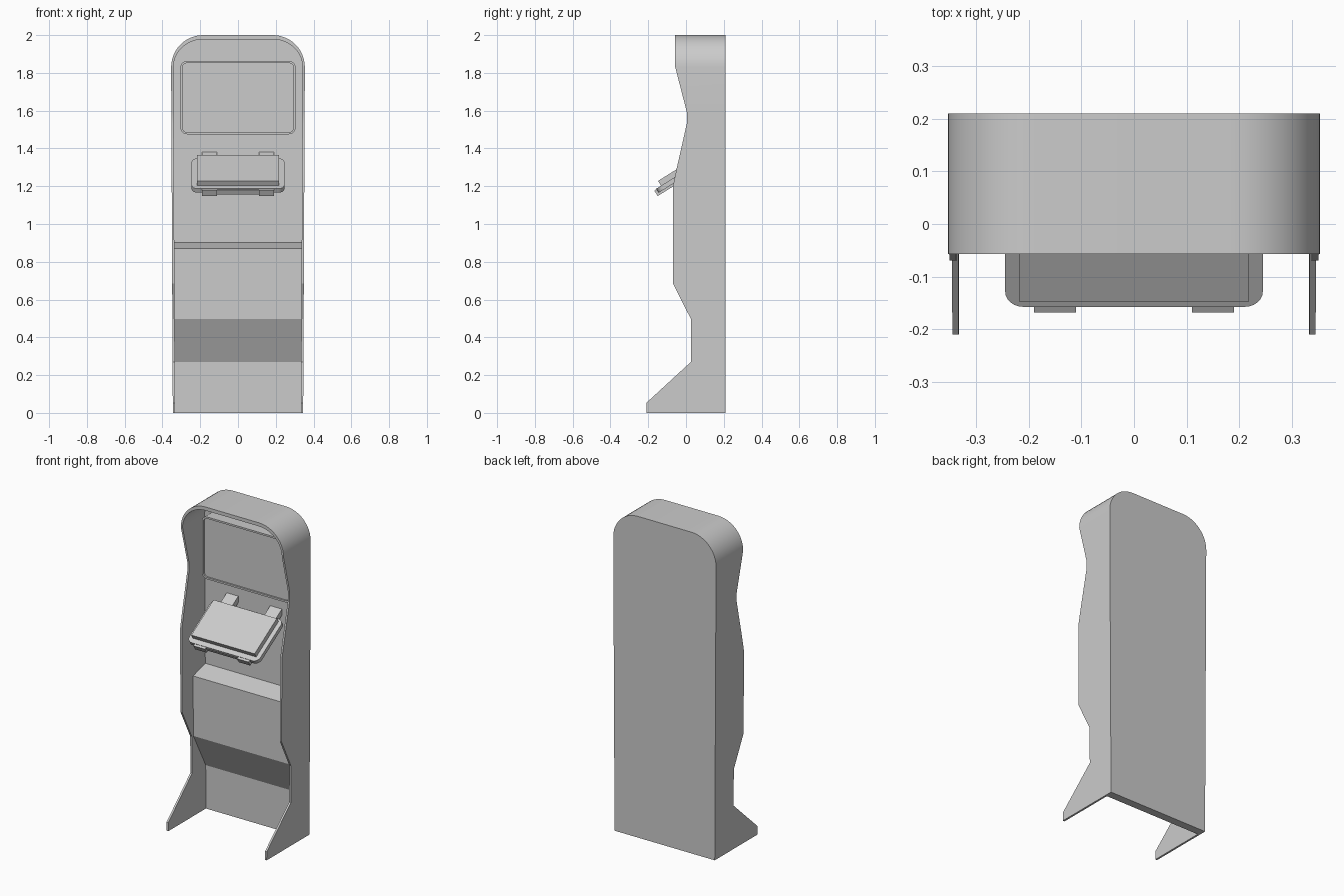
import bpy, bmesh, math
from mathutils import Matrix, Vector

if "Cube" in bpy.data.objects:
    bpy.data.objects.remove(bpy.data.objects["Cube"])

BACK, PANEL = 0.21, 0.16


def finish(name, bm, smooth=True):
    bmesh.ops.recalc_face_normals(bm, faces=bm.faces[:])
    me = bpy.data.meshes.new(name)
    bm.to_mesh(me)
    bm.free()
    ob = bpy.data.objects.new(name, me)
    bpy.context.collection.objects.link(ob)
    if smooth:
        bpy.ops.object.select_all(action='DESELECT')
        ob.select_set(True)
        bpy.context.view_layer.objects.active = ob
        bpy.ops.object.shade_smooth_by_angle(angle=math.radians(25))
    return ob


def plate(name, x0, x1, b0, b1, c0, c1, frame, radius=0, recess=None):
    """Rounded rectangle in the frame's first two axes, extruded c0 to c1."""
    if radius:
        pts = []
        for i, (sx, sy) in enumerate([(x1, b1), (x0, b1), (x0, b0), (x1, b0)]):
            cx = sx - radius if sx == x1 else sx + radius
            cy = sy - radius if sy == b1 else sy + radius
            for k in range(7):
                a = math.radians(90 * i + 15 * k)
                pts.append((cx + radius * math.cos(a), cy + radius * math.sin(a)))
    else:
        pts = [(x0, b0), (x1, b0), (x1, b1), (x0, b1)]
    bm = bmesh.new()
    lo = [bm.verts.new(frame @ Vector((x, y, c0))) for x, y in pts]
    hi = [bm.verts.new(frame @ Vector((x, y, c1))) for x, y in pts]
    bm.faces.new(lo)
    top = bm.faces.new(hi)
    for i in range(len(pts)):
        j = (i + 1) % len(pts)
        bm.faces.new((lo[i], lo[j], hi[j], hi[i]))
    bmesh.ops.recalc_face_normals(bm, faces=bm.faces[:])
    if recess:
        width, depth = recess
        bmesh.ops.inset_region(bm, faces=[top], thickness=width)
        ext = bmesh.ops.extrude_face_region(bm, geom=[top])
        step = frame.to_3x3() @ Vector((0, 0, -depth))
        bmesh.ops.translate(bm, vec=step,
                            verts=[v for v in ext['geom'] if isinstance(v, bmesh.types.BMVert)])
        if top.is_valid:
            bm.faces.remove(top)
    return finish(name, bm)


# Cabinet shell: arched outline with a wavy front edge, (front y, z)
edge = [(-0.21, 0), (-0.21, 0.053), (0.026, 0.27), (0.026, 0.497), (-0.069, 0.685),
        (-0.069, 1.2), (-0.048, 1.30), (0.005, 1.535), (0.005, 1.59), (-0.057, 1.83)]


def half_width(z):
    return 0.345 + 0.009 * z / 1.83


# stations: outer x, outer z, inner x, inner z, front y
right = [(half_width(z), z, half_width(z) - 0.012, z, y) for y, z in edge]
R = 0.17
for k in range(1, 13):
    a = math.radians(90 * k / 12)
    c, s = math.cos(a), math.sin(a)
    right.append((0.184 + R * c, 1.83 + R * s, 0.184 + (R - 0.012) * c,
                  1.83 + (R - 0.022) * s, -0.057))
path = right + [(-a, b, -c, d, y) for a, b, c, d, y in reversed(right)]

bm = bmesh.new()
rings = []
for ox, oz, ix, iz, y in path:
    rings.append([bm.verts.new(p) for p in
                  ((ox, BACK, oz), (ox, y, oz), (ix, y, iz), (ix, PANEL, iz))])
for p, q in zip(rings, rings[1:]):
    for i in range(3):
        bm.faces.new((p[i], p[i + 1], q[i + 1], q[i]))
bm.faces.new([r[0] for r in rings])
bm.faces.new([r[3] for r in rings])
bm.faces.new(rings[0] + rings[-1][::-1])
finish("cabinet_shell", bm)

# Lower compartment: extruded side profile between the walls
profile = [(PANEL + 0.01, 0.27), (PANEL, 0.27), (0.04, 0.497), (0.04, 0.87),
           (PANEL, 0.903), (PANEL + 0.01, 0.903)]
bm = bmesh.new()
ends = [[bm.verts.new((x, y, z)) for y, z in profile] for x in (-0.337, 0.337)]
for e in ends:
    bm.faces.new(e)
for i in range(len(profile)):
    j = (i + 1) % len(profile)
    bm.faces.new((ends[0][i], ends[0][j], ends[1][j], ends[1][i]))
finish("lower_compartment", bm, smooth=False)

# Screen with thin bezel, facing -y
upright = Matrix(((1, 0, 0, 0), (0, 0, -1, 0), (0, 1, 0, 0), (0, 0, 0, 1)))
plate("screen", -0.305, 0.305, 1.475, 1.863, -PANEL, -0.08, upright, 0.035, (0.011, 0.01))

# Tilted console: local axes are x, up the slope, and out of the slope
t = math.radians(32)
c, s = math.cos(t), math.sin(t)
slope = Matrix(((1, 0, 0, 0), (0, c, -s, -0.148), (0, s, c, 1.228), (0, 0, 0, 1)))
plate("console_pad", -0.218, 0.218, 0, 0.258, -0.03, 0, slope)
plate("console_tray", -0.245, 0.245, -0.03, 0.275, -0.055, -0.03, slope, 0.035)
plate("tray_support", -0.19, 0.19, -0.03, 0.265, -0.067, -0.055, slope)
plate("tray_front_bar", -0.115, 0.115, -0.033, 0.0, -0.06, -0.036, slope)
for side, x in (("left", -0.15), ("right", 0.15)):
    plate(side + "_tray_arm", x - 0.04, x + 0.04, -0.044, 0.345, -0.067, -0.033, slope)
